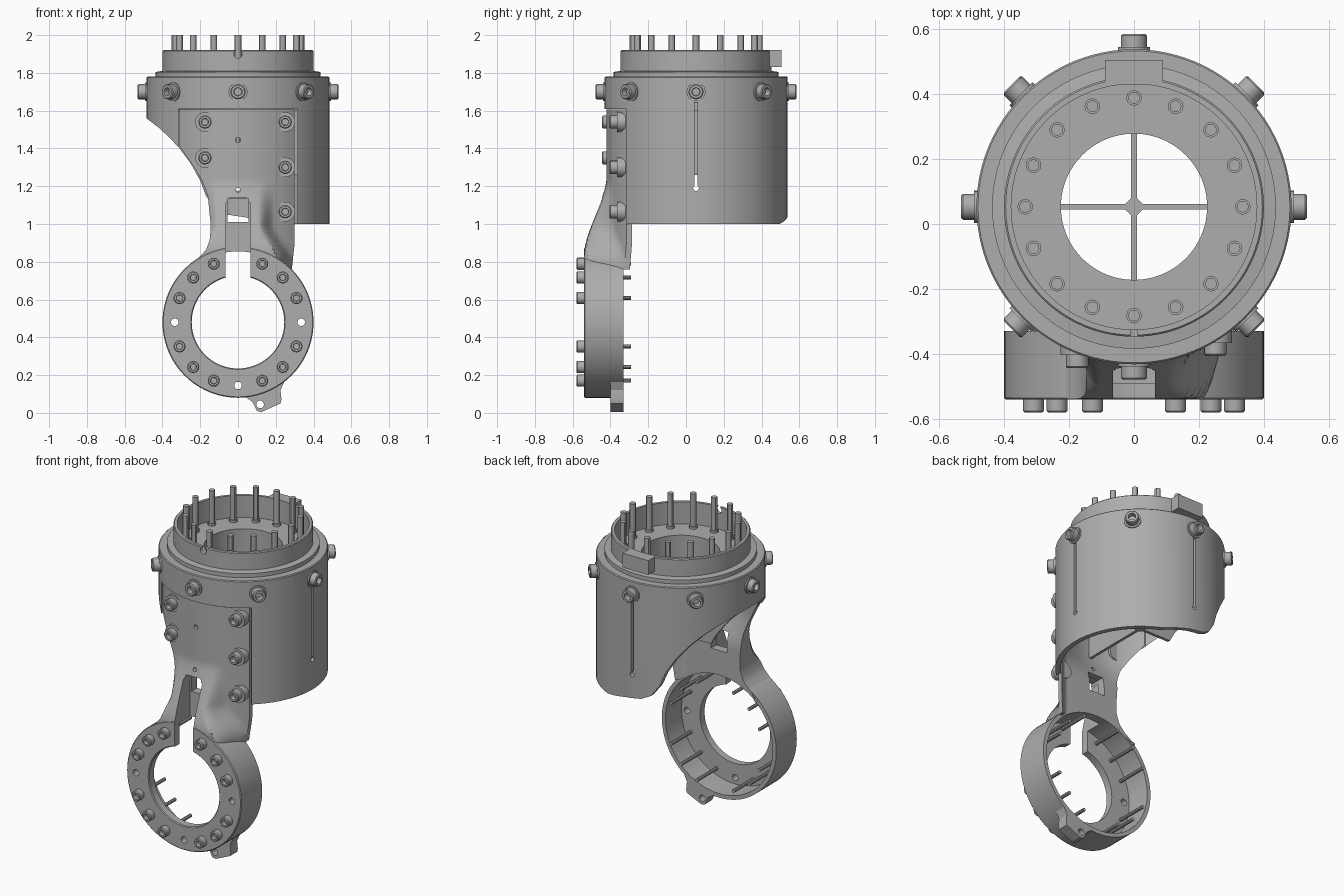
import bpy, bmesh, math
from mathutils import Matrix, Vector

cube = bpy.data.objects.get("Cube")
if cube:
    bpy.data.objects.remove(cube)

GREY = (0.42, 0.42, 0.42, 1)
metal = bpy.data.materials.new("plain grey")
metal.use_nodes = True
metal.diffuse_color = GREY
metal.node_tree.nodes["Principled BSDF"].inputs["Base Color"].default_value = GREY

AXIS_Y = 0.053          # centre line of the housing in y
RING_Z = 0.48           # centre of the mounting ring
PIN_R = 0.335           # bolt circle radius


def finish(name, bm):
    bmesh.ops.recalc_face_normals(bm, faces=bm.faces)
    mesh = bpy.data.meshes.new(name)
    bm.to_mesh(mesh)
    bm.free()
    mesh.materials.append(metal)
    obj = bpy.data.objects.new(name, mesh)
    bpy.context.collection.objects.link(obj)
    return obj


def aim(origin, direction):
    """Matrix that puts local z along a direction from an origin."""
    return Matrix.Translation(origin) @ Vector(direction).to_track_quat('Z', 'Y').to_matrix().to_4x4()


def revolve(name, profile, matrix, n=32, closed=False):
    """Spin (radius, height) points; radius 0 closes onto the axis."""
    bm = bmesh.new()
    rings = []
    for r, h in profile:
        if r == 0:
            rings.append([bm.verts.new((0, 0, h))] * n)
        else:
            rings.append([bm.verts.new((r * math.cos(2 * math.pi * i / n),
                                        r * math.sin(2 * math.pi * i / n), h)) for i in range(n)])
    pairs = list(zip(rings, rings[1:] + rings[:1])) if closed else list(zip(rings, rings[1:]))
    for a, b in pairs:
        for i in range(n):
            j = (i + 1) % n
            quad = list(dict.fromkeys((a[i], a[j], b[j], b[i])))
            if len(quad) > 2:
                bm.faces.new(quad)
    bm.transform(matrix)
    return finish(name, bm)


def prism(name, outline, y0, y1):
    """Extrude an x-z outline along y."""
    bm = bmesh.new()
    face = bm.faces.new([bm.verts.new((x, y0, z)) for x, z in outline])
    out = bmesh.ops.extrude_face_region(bm, geom=[face])
    moved = [v for v in out["geom"] if isinstance(v, bmesh.types.BMVert)]
    bmesh.ops.translate(bm, verts=moved, vec=(0, y1 - y0, 0))
    return finish(name, bm)


def box(name, x0, x1, y0, y1, z0, z1):
    return prism(name, [(x0, z0), (x1, z0), (x1, z1), (x0, z1)], y0, y1)


def rod(name, origin, direction, r, length, n=24):
    return revolve(name, [(0, 0), (r, 0), (r, length), (0, length)], aim(origin, direction), n)


def cut(target, cutters):
    """Subtract the cutters, bake the result and remove the cutters."""
    for c in cutters:
        m = target.modifiers.new("cut", 'BOOLEAN')
        m.operation, m.solver, m.object = 'DIFFERENCE', 'EXACT', c
    deps = bpy.context.evaluated_depsgraph_get()
    mesh = bpy.data.meshes.new_from_object(target.evaluated_get(deps))
    target.modifiers.clear()
    target.data = mesh
    for c in cutters:
        if c.name in bpy.data.objects:
            bpy.data.objects.remove(c)


def bolt(name, origin, direction, r, h, n=16):
    """Socket head with a hollow drive."""
    revolve(name, [(0, -0.02), (r, -0.02), (r, h - 0.005), (r - 0.005, h), (r * 0.55, h),
                   (r * 0.5, h * 0.4), (0, h * 0.4)], aim(origin, direction), n)


def lerp_table(table, z):
    for (z0, v0), (z1, v1) in zip(table, table[1:]):
        if z0 <= z <= z1:
            return v0 + (v1 - v0) * (z - z0) / (z1 - z0)
    return table[-1][1]


def smooth(t):
    t = min(1, max(0, t))
    return t * t * (3 - 2 * t)


# Housing: shell, shoulder, collar and inner floor in one section
housing = revolve("housing", [
    (0.485, 1.0), (0.485, 1.775), (0.48, 1.78), (0.437, 1.78), (0.437, 1.805), (0.40, 1.81),
    (0.40, 1.915), (0.395, 1.92), (0.378, 1.92), (0.378, 1.78), (0.225, 1.78), (0.225, 1.64),
    (0.245, 1.64), (0.245, 1.73), (0.455, 1.73), (0.455, 1.0)],
    Matrix.Translation((0, AXIS_Y, 0)), 96, True)

SWEEP = [(-0.7, 1.58), (-0.485, 1.56), (-0.42, 1.51), (-0.36, 1.455), (-0.31, 1.40), (-0.25, 1.32),
         (-0.2, 1.23), (-0.17, 1.15), (-0.12, 1.08), (-0.06, 1.05), (0.04, 1.035), (0.2, 1.0),
         (0.25, 0.9), (-0.7, 0.9)]
cutters = [prism("sweep_cutter", SWEEP, -0.8, 0.8),
           box("front_cutter", -0.315, 0.315, -0.7, -0.2, 0.9, 1.61),
           rod("notch_cutter", (0, -0.5, 1.9), (0, 1, 0), 0.022, 0.2)]
# Vertical relief slots on the left and back
cutters += [box("slot_left", 0.4, 0.6, AXIS_Y - 0.008, AXIS_Y + 0.008, 1.19, 1.65),
            rod("slot_left_end", (0.4, AXIS_Y, 1.19), (1, 0, 0), 0.015, 0.2),
            box("slot_back", -0.008, 0.008, 0.45, 0.65, 1.19, 1.65),
            rod("slot_back_end", (0, 0.45, 1.19), (0, 1, 0), 0.015, 0.2)]
cut(housing, cutters)

# Crossed inner webs that follow the swept lower edge
for name, size in (("cross_web", (-0.46, 0.46, AXIS_Y - 0.009, AXIS_Y + 0.009)),
                   ("long_web", (-0.009, 0.009, -0.40, 0.515))):
    web = box(name, *size, 1.26, 1.60)
    cut(web, [prism("web_cutter", SWEEP, -0.8, 0.8)])
revolve("web_hub", [(0, 1.26), (0.035, 1.26), (0.035, 1.6), (0, 1.6)],
        Matrix.Translation((0, AXIS_Y, 0)), 4)

# Key block on the back of the collar
prism("collar_key", [(-0.09, 1.83), (0.09, 1.83), (0.09, 1.92), (-0.09, 1.92)], 0.43, 0.505)

# Pins on the collar floor and bolts around the shoulder
for i in range(16):
    a = math.radians(22.5 * i)
    rod("floor_pin", (PIN_R * math.cos(a), AXIS_Y + PIN_R * math.sin(a), 1.77), (0, 0, 1), 0.018, 0.23, 12)
    rod("floor_pin_foot", (PIN_R * math.cos(a), AXIS_Y + PIN_R * math.sin(a), 1.77), (0, 0, 1), 0.024, 0.025, 12)
for i in range(8):
    a = math.radians(45 * i)
    d = Vector((math.cos(a), math.sin(a), 0))
    p = Vector((0, AXIS_Y, 1.70)) + d * 0.48
    bolt("shoulder_bolt", p, d, 0.04, 0.052)
    rod("shoulder_bolt_washer", p, d, 0.05, 0.012)

# Front arm: curved cover that swells forward to meet the ring
LEFT = [(0.76, -0.27), (0.82, -0.21), (0.86, -0.17), (0.92, -0.148), (1.0, -0.145), (1.15, -0.16), (1.23, -0.19),
        (1.32, -0.245), (1.41, -0.31), (1.605, -0.31)]
RIGHT = [(0.76, 0.285), (0.9, 0.30), (1.605, 0.30)]
bm = bmesh.new()
front, back = [], []
COLS, ROWS = 32, 40
for j in range(ROWS + 1):
    z = 0.76 + 0.845 * j / ROWS
    x0, x1 = lerp_table(LEFT, z), lerp_table(RIGHT, z)
    ramp = smooth((1.24 - z) / 0.38) * 0.5 + 0.5 * min(1, max(0, (1.22 - z) / 0.35))
    width = 0.14 + 0.10 * smooth((1.0 - z) / 0.2)
    f_row, b_row = [], []
    for i in range(COLS + 1):
        x = x0 + (x1 - x0) * i / COLS
        shell = AXIS_Y - math.sqrt(0.475 ** 2 - x * x)
        bulge = ramp * smooth((width + 0.05 - abs(x)) / 0.08)
        y = shell + (-0.538 - shell) * bulge
        thin = shell + 0.03
        deep = max(thin, -0.33)
        f_row.append(bm.verts.new((x, y, z)))
        b_row.append(bm.verts.new((x, thin + (deep - thin) * smooth((1.3 - z) / 0.25), z)))
    front.append(f_row)
    back.append(b_row)
for j in range(ROWS):
    for i in range(COLS):
        for g in (front, back):
            bm.faces.new((g[j][i], g[j][i + 1], g[j + 1][i + 1], g[j + 1][i]))
    for i in (0, COLS):
        bm.faces.new((front[j][i], front[j + 1][i], back[j + 1][i], back[j][i]))
for i in range(COLS):
    for j in (0, ROWS):
        bm.faces.new((front[j][i], front[j][i + 1], back[j][i + 1], back[j][i]))
arm = finish("front_arm", bm)
WINDOW = [(-0.065, 0.6), (0.065, 0.6), (0.065, 1.11), (0.045, 1.14), (-0.045, 1.14), (-0.065, 1.11)]
cut(arm, [rod("ring_clearance", (0, -0.7, RING_Z), (0, 1, 0), 0.385, 0.6, 64),
          prism("window_cutter", WINDOW, -0.7, -0.385),
          box("through_cutter", -0.055, 0.055, -0.6, -0.2, 1.01, 1.135),
          rod("upper_hole", (0, -0.6, 1.445), (0, 1, 0), 0.014, 0.4),
          rod("lower_hole", (0, -0.6, 1.18), (0, 1, 0), 0.012, 0.4)])

# Cover bolts with wide washers
for x, z in ((-0.175, 1.54), (-0.175, 1.35), (0.25, 1.54), (0.25, 1.30), (0.25, 1.065)):
    y = AXIS_Y - math.sqrt(0.475 ** 2 - x * x)
    rod("cover_bolt_washer", (x, y + 0.03, z), (0, -1, 0), 0.052, 0.045)
    bolt("cover_bolt", (x, y - 0.01, z), (0, -1, 0), 0.035, 0.045)

# Mounting ring: cup with a bored front plate and a top slot
ring = revolve("mounting_ring", [
    (0.245, 0.535), (0.25, 0.54), (0.395, 0.54), (0.40, 0.535), (0.40, 0.33),
    (0.375, 0.33), (0.375, 0.49), (0.245, 0.49)], aim((0, 0, RING_Z), (0, -1, 0)), 96, True)
holes = [rod("ring_hole", (x, -0.6, z), (0, 1, 0), 0.02, 0.15)
         for x, z in ((PIN_R, RING_Z), (-PIN_R, RING_Z), (0, RING_Z - PIN_R))]
cut(ring, holes + [prism("slot_cutter", WINDOW, -0.7, -0.385)])

# Ring bolts and the pins behind them
for i in range(16):
    if i % 4:
        a = math.radians(22.5 * i)
        x, z = PIN_R * math.cos(a), RING_Z + PIN_R * math.sin(a)
        bolt("ring_bolt", (x, -0.54, z), (0, -1, 0), 0.032, 0.04)
        rod("ring_pin", (x, -0.5, z), (0, 1, 0), 0.011, 0.21, 10)

# Lug under the ring
lug = prism("ring_lug", [(0.03, 0.09), (0.075, 0.06), (0.10, 0.01), (0.125, 0.005), (0.225, 0.05),
                         (0.23, 0.07), (0.225, 0.12), (0.25, 0.175), (0.15, 0.115)], -0.40, -0.33)
cut(lug, [rod("lug_hole", (0.117, -0.5, 0.045), (0, 1, 0), 0.02, 0.3)])

# Smooth shading with crisp edges
bpy.ops.object.select_all(action='DESELECT')
for obj in bpy.context.scene.objects:
    if obj.type == 'MESH' and metal.name in obj.data.materials:
        obj.select_set(True)
        bpy.context.view_layer.objects.active = obj
bpy.ops.object.shade_smooth_by_angle(angle=math.radians(30))
